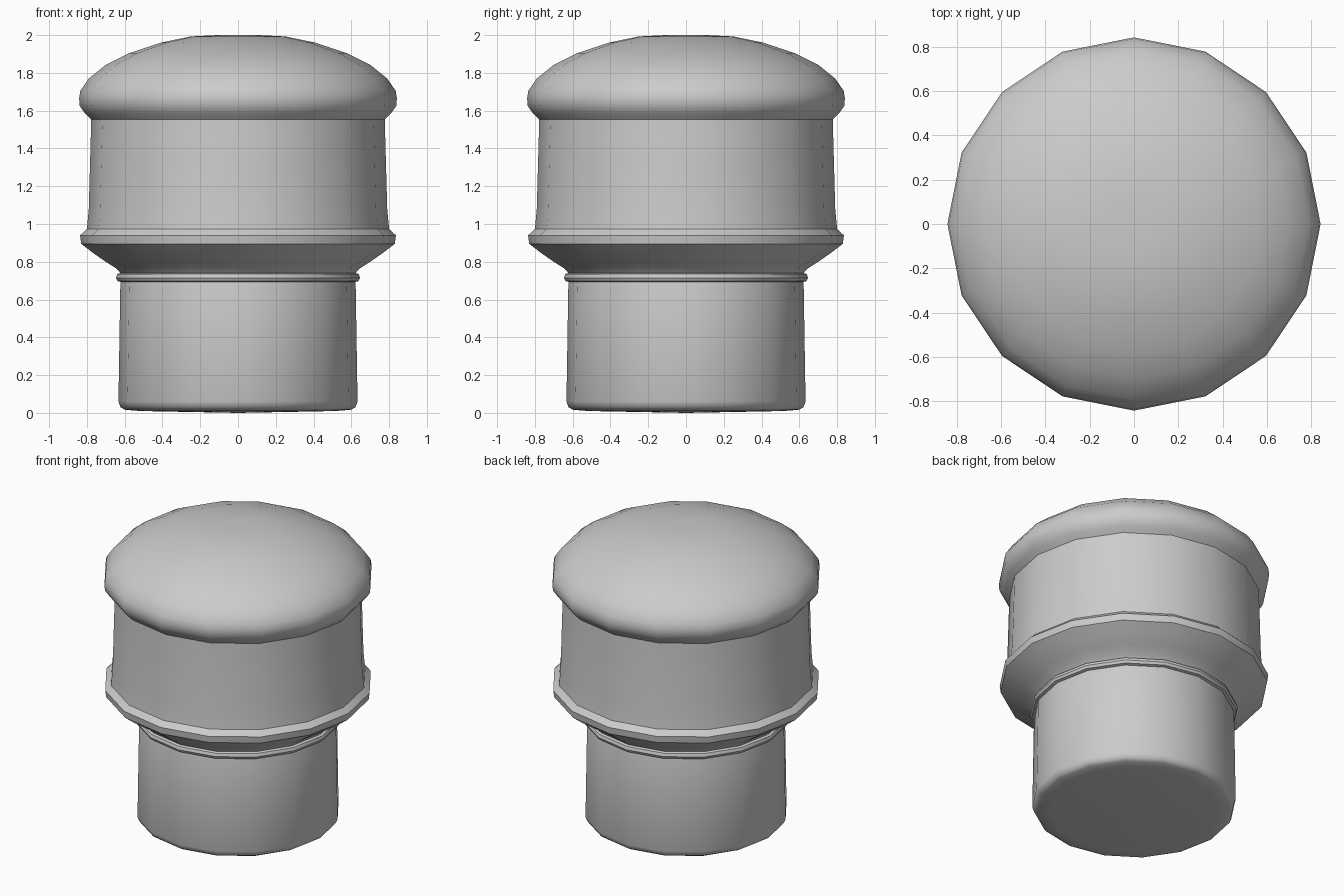
import bpy, bmesh, math

if "Cube" in bpy.data.objects:
    bpy.data.objects.remove(bpy.data.objects["Cube"])

SIDES = 16


def lathe(name, profile):
    """Revolve (radius, height) points, listed bottom to top, around z."""
    bm = bmesh.new()
    rings = []
    for r, z in profile:
        if r == 0:
            rings.append([bm.verts.new((0, 0, z))] * SIDES)
        else:
            rings.append([bm.verts.new((r * math.cos(2 * math.pi * i / SIDES),
                                        r * math.sin(2 * math.pi * i / SIDES), z))
                          for i in range(SIDES)])
    for low, high in zip(rings, rings[1:]):
        for i in range(SIDES):
            j = (i + 1) % SIDES
            corners = list(dict.fromkeys((low[i], low[j], high[j], high[i])))
            bm.faces.new(corners)
    mesh = bpy.data.meshes.new(name)
    bm.to_mesh(mesh)
    bm.free()
    obj = bpy.data.objects.new(name, mesh)
    bpy.context.collection.objects.link(obj)
    bpy.ops.object.select_all(action='DESELECT')
    obj.select_set(True)
    bpy.context.view_layer.objects.active = obj
    bpy.ops.object.shade_smooth_by_angle(angle=math.radians(40))
    return obj


# Lower plug with a slightly domed underside
lathe("lower_plug", [(0, 0), (0.11, 0.002), (0.52, 0.01), (0.60, 0.017),
                     (0.622, 0.03), (0.633, 0.06), (0.623, 0.68), (0.62, 0.693)])

# Thin bead around the neck
lathe("neck_bead", [(0.62, 0.693), (0.638, 0.698), (0.646, 0.715),
                    (0.64, 0.735), (0.622, 0.74)])

# Flared collar under the drum
lathe("flared_collar", [(0.622, 0.74), (0.645, 0.765), (0.70, 0.80),
                        (0.765, 0.845), (0.83, 0.895), (0.836, 0.94),
                        (0.80, 0.973)])

# Straight drum wall
lathe("drum", [(0.80, 0.973), (0.79, 1.08), (0.777, 1.552)])

# Domed cap with a rounded rim
lathe("domed_cap", [(0.777, 1.552), (0.81, 1.585), (0.838, 1.625), (0.841, 1.665),
                    (0.835, 1.705), (0.79, 1.77), (0.70, 1.843), (0.575, 1.905),
                    (0.41, 1.96), (0.25, 1.993), (0.11, 2.0), (0, 2.0)])
